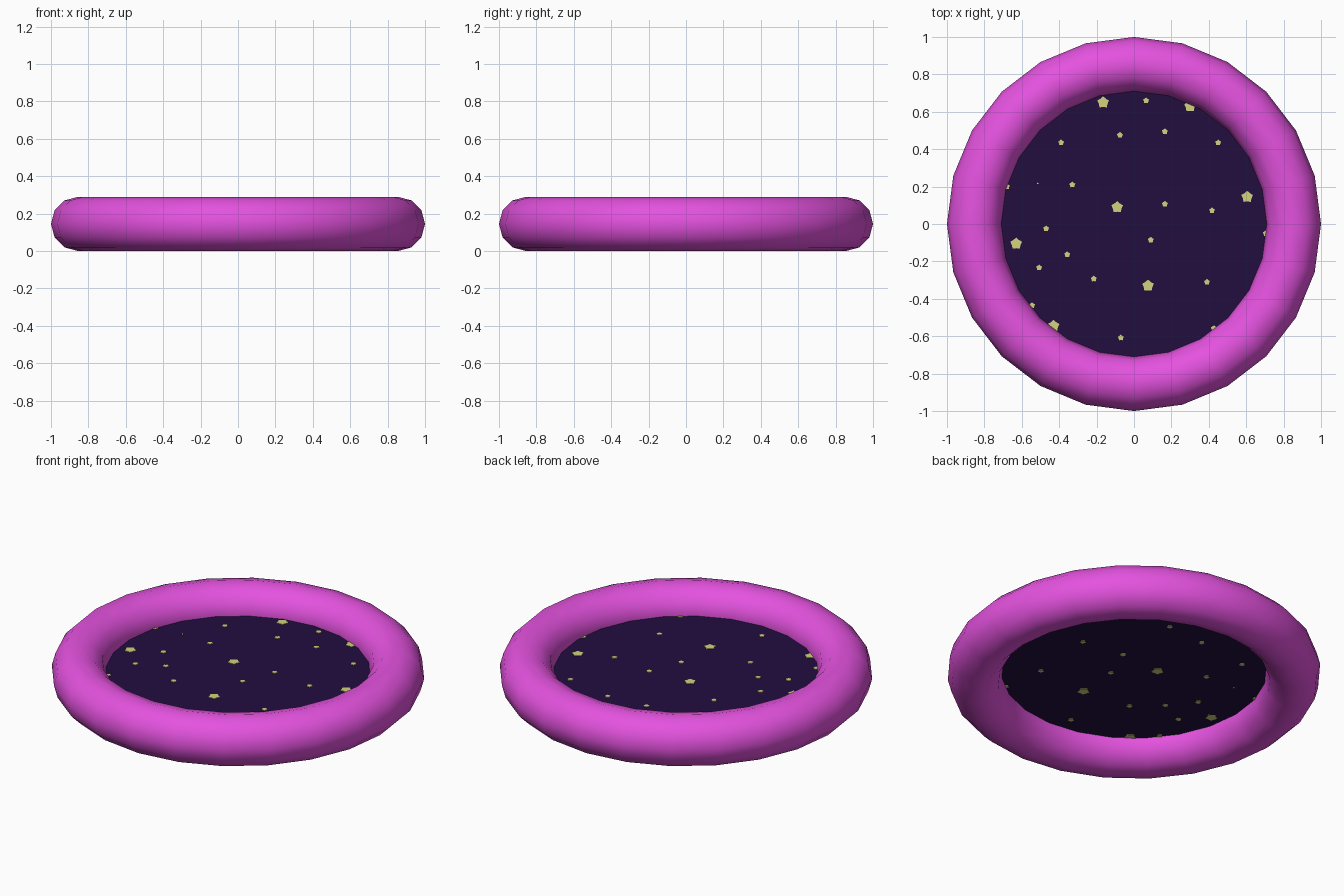
import bpy, bmesh, math

if "Cube" in bpy.data.objects:
    bpy.data.objects.remove(bpy.data.objects["Cube"])

MID = 0.145          # tube radius and height of the centre plane


def material(name, rgb):
    lin = [((c / 255 + 0.055) / 1.055) ** 2.4 if c > 10 else c / 255 / 12.92 for c in rgb]
    m = bpy.data.materials.new(name)
    m.diffuse_color = (*lin, 1)
    m.use_nodes = True
    m.node_tree.nodes["Principled BSDF"].inputs["Base Color"].default_value = m.diffuse_color
    return m


def add_object(name, bm, mat):
    mesh = bpy.data.meshes.new(name)
    bm.to_mesh(mesh)
    bm.free()
    mesh.materials.append(mat)
    ob = bpy.data.objects.new(name, mesh)
    bpy.context.collection.objects.link(ob)
    return ob


magenta = material("magenta", (228, 82, 223))
night = material("night purple", (34, 14, 64))
yellow = material("pale yellow", (212, 212, 125))

# Tube ring
bpy.ops.mesh.primitive_torus_add(major_segments=24, minor_segments=12,
                                 major_radius=1 - MID, minor_radius=MID,
                                 location=(0, 0, MID))
ring = bpy.context.object
ring.name = "ring"
ring.data.materials.append(magenta)
bpy.ops.object.shade_smooth()

# Starry sheet across the middle
bm = bmesh.new()
verts = [bm.verts.new((0.715 * math.cos(i * math.tau / 24),
                       0.715 * math.sin(i * math.tau / 24), MID)) for i in range(24)]
bm.faces.new(verts)
add_object("night_disc", bm, night)

# Stars: thin plates showing on both sides of the sheet
stars = {
    0.033: [(-.165, .65), (.30, .63), (-.09, .09), (.605, .145), (-.63, -.105),
            (.075, -.33), (-.43, -.545)],
    0.017: [(.065, .66), (-.075, .475), (.165, .495), (-.39, .435), (.45, .435),
            (-.33, .21), (.165, .107), (.417, .072), (.09, -.085), (-.47, -.025),
            (-.357, -.163), (-.507, -.233), (-.215, -.293), (.39, -.31),
            (-.07, -.608), (.427, -.558), (-.545, -.435), (-.68, .2), (.705, -.05)],
    0.005: [(-.515, .217)],
}
bm = bmesh.new()
for size, spots in stars.items():
    for x, y in spots:
        rims = []
        for z in (MID - 0.003, MID + 0.003):
            rim = []
            for i in range(10):
                r = size * (0.74 if i % 2 else 1)
                a = math.pi / 2 + i * math.pi / 5
                rim.append(bm.verts.new((x + r * math.cos(a), y + r * math.sin(a), z)))
            rims.append(rim)
        low, high = rims
        bm.faces.new(high)
        bm.faces.new(low[::-1])
        for i in range(10):
            j = (i + 1) % 10
            bm.faces.new((low[i], low[j], high[j], high[i]))
add_object("stars", bm, yellow)
